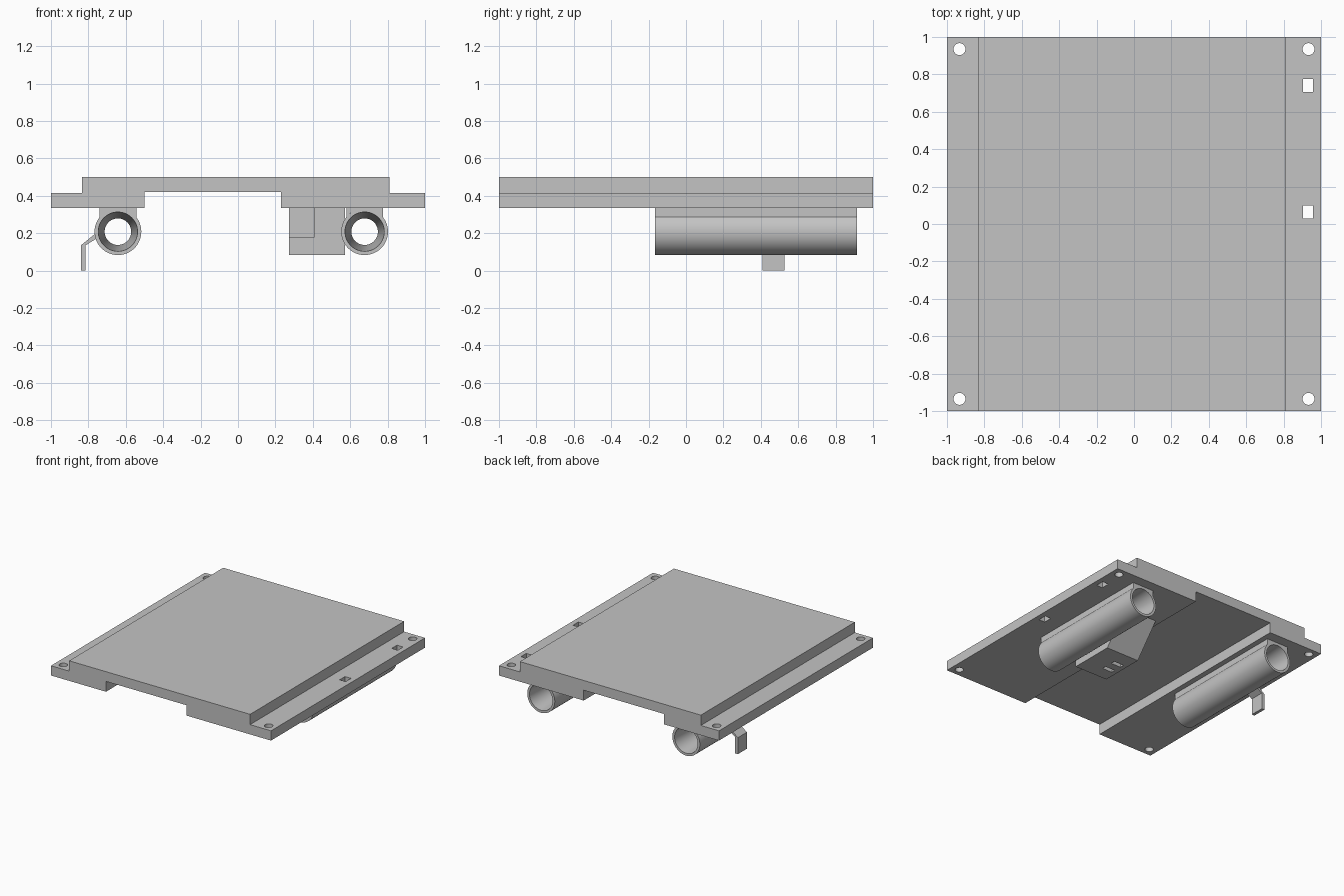
import bpy, bmesh, math
from mathutils import Matrix, Vector

cube = bpy.data.objects.get("Cube")
if cube:
    bpy.data.objects.remove(cube, do_unlink=True)

grey = bpy.data.materials.new("plain grey")
grey.use_nodes = True
GREY = (0.55, 0.55, 0.55, 1)
grey.diffuse_color = GREY
grey.node_tree.nodes["Principled BSDF"].inputs["Base Color"].default_value = GREY


def finish(name, bm):
    bmesh.ops.recalc_face_normals(bm, faces=bm.faces)
    mesh = bpy.data.meshes.new(name)
    bm.to_mesh(mesh)
    bm.free()
    mesh.materials.append(grey)
    obj = bpy.data.objects.new(name, mesh)
    bpy.context.collection.objects.link(obj)
    return obj


def extrude(name, points, axis, lo, hi):
    """Closed 2D profile pushed along y (points are x, z) or x (points are y, z)."""
    bm = bmesh.new()
    place = (lambda a, b: (a, lo, b)) if axis == "y" else (lambda a, b: (lo, a, b))
    face = bm.faces.new([bm.verts.new(place(a, b)) for a, b in points])
    new = bmesh.ops.extrude_face_region(bm, geom=[face])["geom"]
    shift = Vector((0, hi - lo, 0)) if axis == "y" else Vector((hi - lo, 0, 0))
    bmesh.ops.translate(bm, vec=shift, verts=[g for g in new if isinstance(g, bmesh.types.BMVert)])
    return finish(name, bm)


def box(name, x0, x1, y0, y1, z0, z1):
    return extrude(name, [(x0, z0), (x1, z0), (x1, z1), (x0, z1)], "y", y0, y1)


def drill(name, x, y, z, radius):
    bm = bmesh.new()
    bmesh.ops.create_cone(bm, cap_ends=True, segments=32, radius1=radius, radius2=radius,
                          depth=0.4, matrix=Matrix.Translation((x, y, z)))
    return finish(name, bm)


def activate(obj):
    bpy.ops.object.select_all(action="DESELECT")
    obj.select_set(True)
    bpy.context.view_layer.objects.active = obj


def cut(target, cutters):
    for cutter in cutters:
        mod = target.modifiers.new("cut", "BOOLEAN")
        mod.operation = "DIFFERENCE"
        mod.solver = "EXACT"
        mod.object = cutter
        activate(target)
        bpy.ops.object.modifier_apply(modifier=mod.name)
        bpy.data.objects.remove(cutter, do_unlink=True)


def smooth(obj):
    activate(obj)
    bpy.ops.object.shade_smooth_by_angle(angle=math.radians(30))


# Stepped plate with a wide channel underneath
BASE, STEP, TOP = 0.335, 0.415, 0.5
plate = extrude("stepped_plate", [
    (-1, BASE), (-0.5, BASE), (-0.5, 0.42), (0.23, 0.42), (0.23, BASE), (1, BASE),
    (1, STEP), (0.81, STEP), (0.81, TOP), (-0.835, TOP), (-0.835, STEP), (-1, STEP)],
    "y", -1, 1)

# Corner screw holes and two rectangular slots
cutters = [drill("hole_cutter", sx * 0.933, sy * 0.935, STEP, 0.032)
           for sx in (-1, 1) for sy in (-1, 1)]
cutters += [box("slot_cutter", 0.903, 0.958, y - 0.035, y + 0.035, 0.2, 0.6)
            for y in (0.065, 0.74)]
cut(plate, cutters)
smooth(plate)

# Tubes with a bore that narrows towards the middle, each hung from a saddle
Y0, Y1, AXIS_Z, OUTER = -0.165, 0.915, 0.208, 0.125


def tube(name, x, segments=64):
    section = [(Y0, OUTER), (Y1, OUTER), (Y1, 0.105), ((Y0 + Y1) / 2, 0.071), (Y0, 0.105)]
    bm = bmesh.new()
    rings = []
    for i in range(segments):
        a = math.tau * i / segments
        rings.append([bm.verts.new((x + r * math.cos(a), y, AXIS_Z + r * math.sin(a)))
                      for y, r in section])
    n = len(section)
    for i, ring in enumerate(rings):
        after = rings[(i + 1) % segments]
        for j in range(n):
            k = (j + 1) % n
            bm.faces.new((ring[j], ring[k], after[k], after[j]))
    smooth(finish(name, bm))


def saddle(name, x, half=0.098):
    start = math.acos(half / OUTER)
    arc = [start + (math.pi - 2 * start) * i / 16 for i in range(17)]
    points = [(x + OUTER * math.cos(a), AXIS_Z + OUTER * math.sin(a)) for a in arc]
    extrude(name, points + [(x - half, BASE), (x + half, BASE)], "y", Y0, Y1)


for side, x in (("right", -0.642), ("left", 0.677)):
    tube(side + "_tube", x)
    saddle(side + "_saddle", x)

# Wedge-backed block beside the left tube, with a corner pocket and two tie slots
block = extrude("cable_block", [(0, 0.083), (0.37, 0.083), (0.58, BASE), (0, BASE)],
                "x", 0.273, 0.573)
cut(block, [box("pocket_cutter", 0.2, 0.41, -0.1, 0.33, 0.18, 0.4)] +
    [box("tie_slot_cutter", 0.31, 0.4, y, y + 0.035, 0, 0.25) for y in (0.11, 0.21)])

# Bent hook on the right tube
extrude("bent_hook", [(-0.84, 0), (-0.815, 0), (-0.815, 0.135), (-0.75, 0.175),
                      (-0.75, 0.208), (-0.84, 0.135)], "y", 0.41, 0.527)
